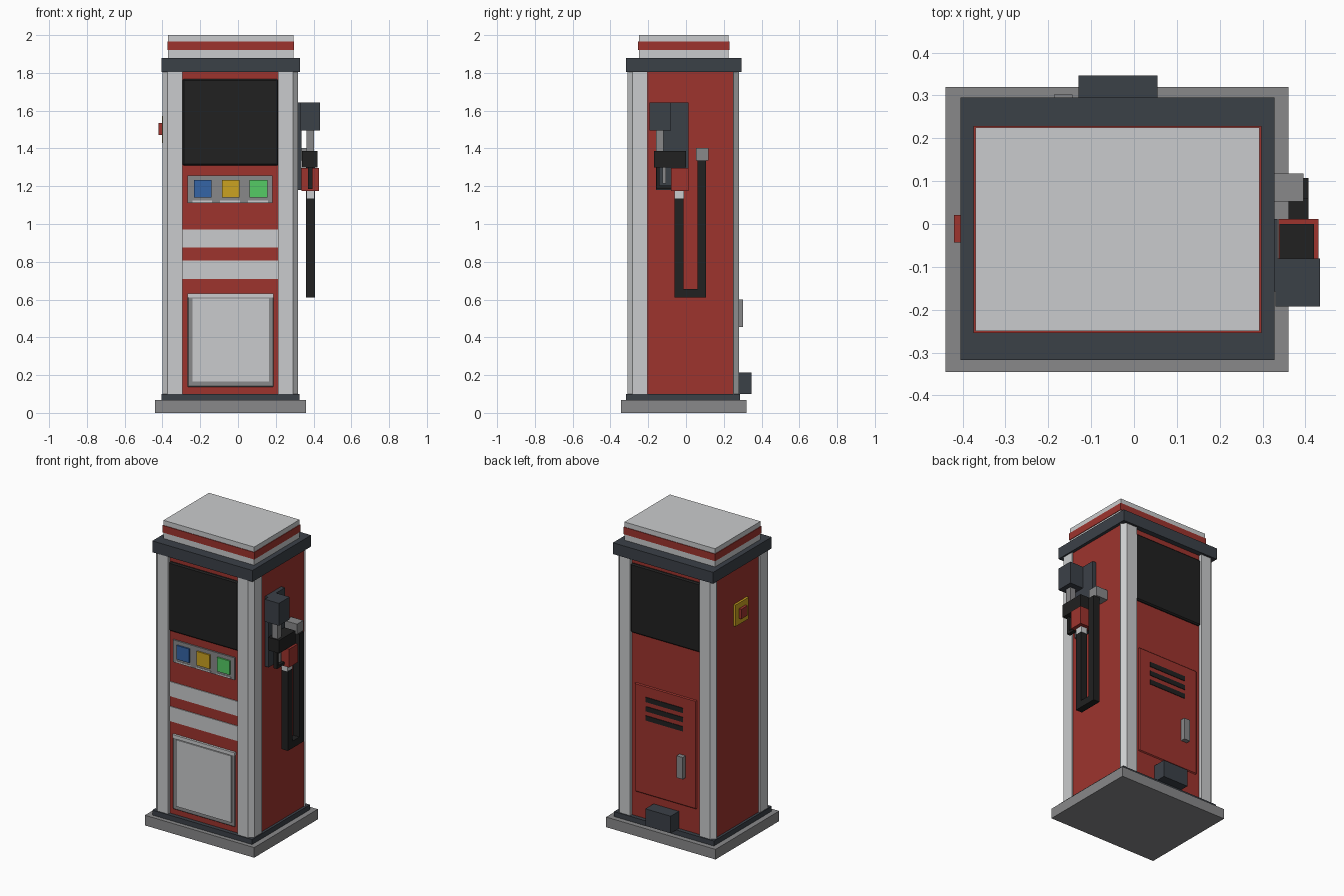
import bpy, bmesh

cube = bpy.data.objects.get("Cube")
if cube:
    bpy.data.objects.remove(cube)


def material(name, rgb):
    m = bpy.data.materials.new(name)
    m.use_nodes = True
    m.diffuse_color = (*rgb, 1)
    m.node_tree.nodes["Principled BSDF"].inputs["Base Color"].default_value = (*rgb, 1)
    return m


LIGHT = material("light grey", (.59, .60, .61))
RED = material("red", (.34, .034, .027))
SLATE = material("dark slate", (.044, .052, .064))
GREY = material("mid grey", (.25, .25, .255))
BLACK = material("black", (.015, .015, .015))
BLUE = material("blue", (.035, .13, .38))
YELLOW = material("yellow", (.60, .36, .015))
GREEN = material("green", (.09, .60, .13))


def finish(name, bm, mat, bevel=0):
    bmesh.ops.recalc_face_normals(bm, faces=bm.faces)
    mesh = bpy.data.meshes.new(name)
    bm.to_mesh(mesh)
    bm.free()
    mesh.materials.append(mat)
    ob = bpy.data.objects.new(name, mesh)
    bpy.context.collection.objects.link(ob)
    if bevel:
        mod = ob.modifiers.new("Bevel", "BEVEL")
        mod.width = bevel
        mod.segments = 1
    return ob


def boxes(name, mat, *ranges, bevel=0):
    """Each range is ((x0, x1), (y0, y1), (z0, z1))."""
    bm = bmesh.new()
    for r in ranges:
        made = bmesh.ops.create_cube(bm, size=1)["verts"]
        for v in made:
            v.co = [lo + (c + .5) * (hi - lo) for c, (lo, hi) in zip(v.co, r)]
    return finish(name, bm, mat, bevel)


def column(name, x, y, sx, sy, depth):
    """Upright with a chamfered outer corner at x, y; sx and sy point inwards."""
    c = .028
    outline = [(c, 0), (.105, 0), (.105, depth), (0, depth), (0, c)]
    bm = bmesh.new()
    base = bm.faces.new([bm.verts.new((x + sx * u, y + sy * v, .10)) for u, v in outline])
    top = bmesh.ops.extrude_face_region(bm, geom=[base])["geom"]
    for v in top:
        if isinstance(v, bmesh.types.BMVert):
            v.co.z = 1.806
    return finish(name, bm, LIGHT)


FRONT, BACK = -.29, .26      # faces of the red cabinet
PANEL = (-.295, .215)        # space between the columns
DOOR = (-.267, .188)

# Base, cabinet and columns
boxes("base_slab", GREY, ((-.44, .36), (-.345, .32), (0, .067)))
boxes("plinth", SLATE, ((-.405, .325), (-.317, .287), (.067, .10)))
boxes("cabinet", RED, ((-.388, .308), (FRONT, BACK), (.10, 1.806)))
for side, x, sx in (("left", .318, -1), ("right", -.40, 1)):
    column("front_column_" + side, x, -.311, sx, 1, .108)
    column("back_column_" + side, x, .28, sx, -1, .031)

# Cap and crown
boxes("cap_slab", SLATE, ((-.405, .328), (-.317, .295), (1.805, 1.88)))
boxes("crown", LIGHT, ((-.37, .293), (-.25, .225), (1.88, 2)))
boxes("crown_band", RED, ((-.374, .297), (-.254, .229), (1.92, 1.967)))

# Screens on both faces
for name, y0, y1 in (("front_screen", FRONT - .015, FRONT + .01),
                     ("back_screen", BACK - .01, BACK + .015)):
    boxes(name, BLACK, (PANEL, (y0, y1), (1.31, 1.767)), bevel=.008)

# Grade buttons
boxes("button_panel", GREY, ((-.267, .183), (FRONT - .01, FRONT), (1.11, 1.257)))
for name, x, mat in (("blue", -.187, BLUE), ("yellow", -.039, YELLOW), ("green", .109, GREEN)):
    boxes(name + "_button", mat, ((x - .047, x + .047), (FRONT - .02, FRONT), (1.14, 1.232)))
    boxes(name + "_label", LIGHT, ((x - .055, x + .05), (FRONT - .013, FRONT), (1.113, 1.124)))

# Front stripes
for i, z in enumerate(((.875, .972), (.71, .808))):
    boxes(f"front_stripe_{i + 1}", LIGHT, (PANEL, (FRONT - .005, FRONT), z))

# Front door
boxes("front_door_frame", GREY, (DOOR, (FRONT - .01, FRONT), (.138, .62)), bevel=.004)
boxes("front_door_panel", LIGHT, ((-.24, .165), (FRONT - .017, FRONT), (.165, .605)))
boxes("front_door_lip", LIGHT, (DOOR, (FRONT - .015, FRONT), (.612, .632)))

# Back door with vents, handle and service box
boxes("back_door", RED, (DOOR, (BACK, BACK + .012), (.265, .985)), bevel=.006)
for i in range(3):
    z = .895 - .061 * i
    boxes(f"vent_slot_{i + 1}", BLACK, ((-.17, .103), (BACK, BACK + .016), (z - .016, z + .016)))
boxes("back_door_handle", GREY, ((-.187, -.143), (BACK, .302), (.455, .60)))
boxes("service_box", SLATE, ((-.13, .055), (BACK, .346), (.10, .213)))

# Emergency stop
boxes("stop_plate", YELLOW, ((-.403, -.38), (-.08, .057), (1.43, 1.572)))
boxes("stop_button", RED, ((-.42, -.39), (-.043, .021), (1.47, 1.535)))

# Nozzle holster
boxes("holster_plate", SLATE, ((.30, .335), (-.158, .012), (1.18, 1.643)))
boxes("holster_hood", SLATE, ((.33, .434), (-.192, -.08), (1.495, 1.643)))

# Nozzle
boxes("nozzle_spout", GREY, ((.362, .402), (-.16, -.118), (1.385, 1.50)))
boxes("nozzle_body", BLACK, ((.34, .42), (-.17, 0), (1.30, 1.386)))
boxes("nozzle_trigger", BLACK, ((.37, .395), (-.157, -.14), (1.195, 1.30)),
      ((.37, .395), (-.157, -.08), (1.185, 1.203)))
boxes("nozzle_lever", GREY, ((.372, .393), (-.125, -.105), (1.215, 1.30)))
boxes("nozzle_grip", RED, ((.337, .43), (-.08, .012), (1.175, 1.296)))
boxes("hose_coupler", LIGHT, ((.362, .406), (-.062, -.011), (1.135, 1.176)))

# Hose loop and its wall connector
HOSE = (.361, .407)
boxes("hose", BLACK, (HOSE, (-.06, -.013), (.61, 1.136)),
      (HOSE, (-.013, .06), (.61, .656)),
      (HOSE, (.06, .107), (.61, 1.336)))
boxes("hose_connector", GREY, ((.30, .396), (.052, .118), (1.335, 1.402)))
